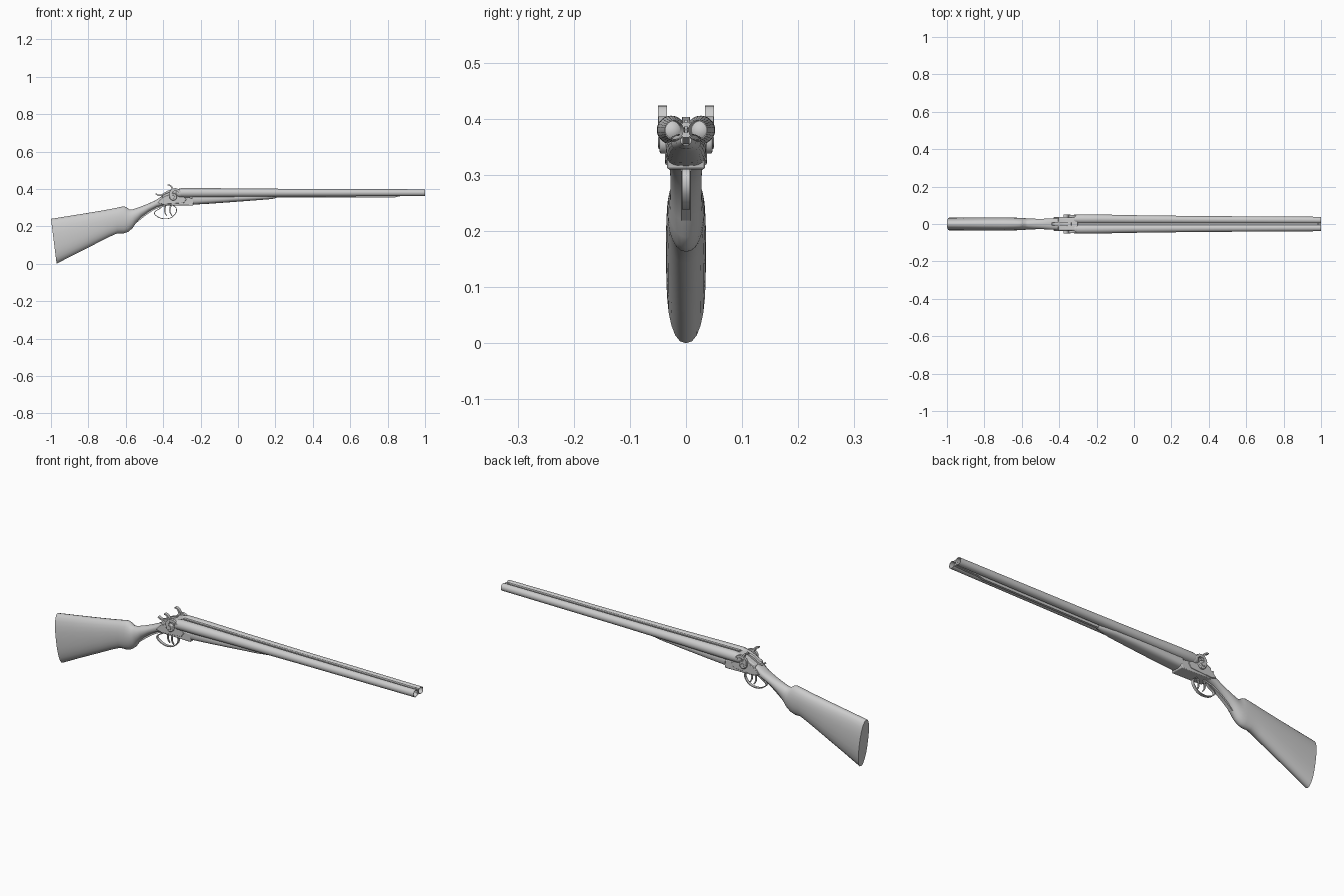
import bpy, bmesh, math
from mathutils import Vector

if "Cube" in bpy.data.objects:
    bpy.data.objects.remove(bpy.data.objects["Cube"])


def finish(name, bm, bevel=0, angle=35):
    bmesh.ops.recalc_face_normals(bm, faces=bm.faces)
    me = bpy.data.meshes.new(name)
    bm.to_mesh(me)
    bm.free()
    ob = bpy.data.objects.new(name, me)
    bpy.context.collection.objects.link(ob)
    if bevel:
        m = ob.modifiers.new("bevel", 'BEVEL')
        m.width, m.segments, m.limit_method = bevel, 2, 'ANGLE'
    bpy.ops.object.select_all(action='DESELECT')
    ob.select_set(True)
    bpy.context.view_layer.objects.active = ob
    bpy.ops.object.shade_smooth_by_angle(angle=math.radians(angle))
    return ob


def skin(bm, rings, closed=False):
    rows = [[bm.verts.new(p) for p in r] for r in rings]
    n = len(rows[0])
    pairs = list(zip(rows, rows[1:])) + ([(rows[-1], rows[0])] if closed else [])
    for a, b in pairs:
        for i in range(n):
            bm.faces.new((a[i], a[(i + 1) % n], b[(i + 1) % n], b[i]))
    if not closed:
        bm.faces.new(rows[0])
        bm.faces.new(rows[-1])


def loft(name, sections, sides=24, angle=40):
    # section: top x, top z, bottom x, bottom z, half width, squareness
    rings = []
    for tx, tz, bx, bz, w, n in sections:
        ring = []
        for i in range(sides):
            a = 2 * math.pi * i / sides
            c, s = math.cos(a), math.sin(a)
            k = math.copysign(abs(c) ** (2 / n), c)
            y = w * math.copysign(abs(s) ** (2 / n), s)
            ring.append(((tx + bx) / 2 + k * (tx - bx) / 2, y, (tz + bz) / 2 + k * (tz - bz) / 2))
        rings.append(ring)
    bm = bmesh.new()
    skin(bm, rings)
    return finish(name, bm, angle=angle)


def prism(name, pts, y0, y1, bevel=0):
    bm = bmesh.new()
    skin(bm, [[(x, y, z) for x, z in pts] for y in (y0, y1)])
    return finish(name, bm, bevel)


def smooth_path(pts, steps=5):
    # Catmull-Rom path through the points
    p = [Vector(q) for q in pts]
    p = [2 * p[0] - p[1]] + p + [2 * p[-1] - p[-2]]
    out = []
    for a, b, c, d in zip(p, p[1:], p[2:], p[3:]):
        for i in range(steps):
            t = i / steps
            out.append(0.5 * (2 * b + (c - a) * t + (2 * a - 5 * b + 4 * c - d) * t * t
                              + (3 * b - a - 3 * c + d) * t ** 3))
    return out + [p[-2]]


def ribbon(name, pts, t0, t1, y0, y1):
    # flat bar bent along a path in the side plane
    path = smooth_path(pts)
    rings = []
    for i, p in enumerate(path):
        d = (path[min(i + 1, len(path) - 1)] - path[max(i - 1, 0)]).normalized()
        h = (t0 + (t1 - t0) * i / (len(path) - 1)) / 2
        a, b = p + Vector((-d.y, d.x)) * h, p - Vector((-d.y, d.x)) * h
        rings.append([(a.x, y0, a.y), (a.x, y1, a.y), (b.x, y1, b.y), (b.x, y0, b.y)])
    bm = bmesh.new()
    skin(bm, rings)
    return finish(name, bm)


def disc(r, cx, cz, n=24, sx=1):
    return [(cx + sx * r * math.cos(2 * math.pi * i / n), cz + r * math.sin(2 * math.pi * i / n))
            for i in range(n)]


# wooden stock with pistol grip and wrist
loft("stock", [
    (-1.0, .240, -.970, .0, .035, 2.3), (-.90, .256, -.88, .047, .036, 2.3),
    (-.80, .272, -.78, .097, .036, 2.3), (-.70, .289, -.69, .143, .035, 2.3),
    (-.645, .300, -.645, .163, .034, 2.2), (-.612, .307, -.61, .163, .033, 2.1),
    (-.597, .303, -.588, .170, .032, 2), (-.582, .291, -.565, .189, .030, 2),
    (-.567, .290, -.545, .218, .029, 2), (-.535, .300, -.515, .250, .028, 2),
    (-.49, .317, -.475, .280, .028, 2.1), (-.445, .337, -.435, .303, .030, 2.4),
    (-.40, .366, -.395, .313, .033, 3), (-.355, .390, -.35, .315, .033, 3.5)])

# tang filling the underside behind the guard
ribbon("lower_tang", [(-.545, .222), (-.49, .266), (-.44, .297), (-.39, .312)], .008, .010, -.009, .009)

# steel action body
prism("action_body", [(-.405, .313), (-.24, .310), (-.232, .350), (-.30, .358), (-.30, .398),
                      (-.335, .398), (-.405, .366)], -.034, .034, .004)

# fore-end under the barrels
loft("fore_end", [
    (-.245, .372, -.24, .316, .036, 3), (-.15, .372, -.15, .321, .035, 2.6),
    (0, .374, 0, .332, .031, 2.4), (.12, .374, .12, .341, .026, 2.3),
    (.18, .374, .18, .346, .018, 2), (.20, .374, .205, .352, .010, 2)])

for side, label in ((-1, "right"), (1, "left")):
    # hollow tapered barrel
    rings = []
    for x, r, off in ((-.305, .0240, .0265), (-.295, .0255, .0265), (-.2, .0250, .0262),
                      (0, .0225, .0245), (.35, .0200, .0225), (1.0, .0180, .0205),
                      (1.0, .0160, .0205), (-.295, .0160, .0265)):
        rings.append([(x, side * off + r * math.cos(math.pi * i / 14),
                       .380 + r * math.sin(math.pi * i / 14)) for i in range(28)])
    bm = bmesh.new()
    skin(bm, rings, closed=True)
    finish(label + "_barrel", bm)

    # rounded breech fence
    bm = bmesh.new()
    bmesh.ops.create_uvsphere(bm, u_segments=24, v_segments=14, radius=1)
    for v in bm.verts:
        v.co = Vector((-.308 + v.co.x * .026, side * .026 + v.co.y * .024, .378 + v.co.z * .024))
    finish(label + "_breech_fence", bm)

    # side lock plate, hammer hub and screw
    prism(label + "_lock_plate", [(-.43, .325), (-.40, .318), (-.29, .325), (-.275, .345),
                                  (-.30, .366), (-.35, .378), (-.41, .350)],
          side * .028, side * .037, .002)
    prism(label + "_hammer_hub", disc(.020, -.347, .358), side * .034, side * .047, .003)
    prism(label + "_hammer_screw", disc(.009, -.347, .358, 16), side * .045, side * .050, .001)
    # hammer body with striking nose, and thumb spur
    ribbon(label + "_hammer", [(-.350, .350), (-.360, .375), (-.350, .392), (-.333, .397), (-.315, .390)],
           .018, .012, side * .036, side * .049)
    ribbon(label + "_hammer_spur", [(-.347, .388), (-.352, .405), (-.362, .418), (-.376, .421)],
           .010, .005, side * .034, side * .050)
    # firing pin nipple
    prism(label + "_nipple", disc(.006, -.312, .384, 12, 1.6), side * .034, side * .050, .001)

# ribs joining the barrels
prism("top_rib", [(-.30, .388), (1, .385), (1, .394), (-.30, .402)], -.006, .006)
prism("bottom_rib", [(-.25, .354), (.84, .355), (.87, .362), (.999, .367), (.999, .376), (-.25, .376)],
      -.006, .006)
prism("front_bead", disc(.004, .985, .394, 12), -.003, .003)

# top lever
ribbon("top_lever", [(-.335, .397), (-.375, .385), (-.405, .368), (-.425, .366), (-.440, .374)],
       .012, .006, -.007, .007)

# trigger guard and two triggers
ribbon("trigger_guard", [(-.350, .314), (-.331, .298), (-.332, .272), (-.355, .248), (-.388, .240),
                         (-.422, .247), (-.446, .266), (-.440, .282), (-.415, .297), (-.398, .315)],
       .004, .004, -.007, .007)
for name, x, y in (("front_trigger", -.358, -.004), ("rear_trigger", -.386, .004)):
    ribbon(name, [(x, .316), (x - .006, .290), (x - .003, .270), (x + .006, .256)],
           .009, .004, y - .003, y + .003)
